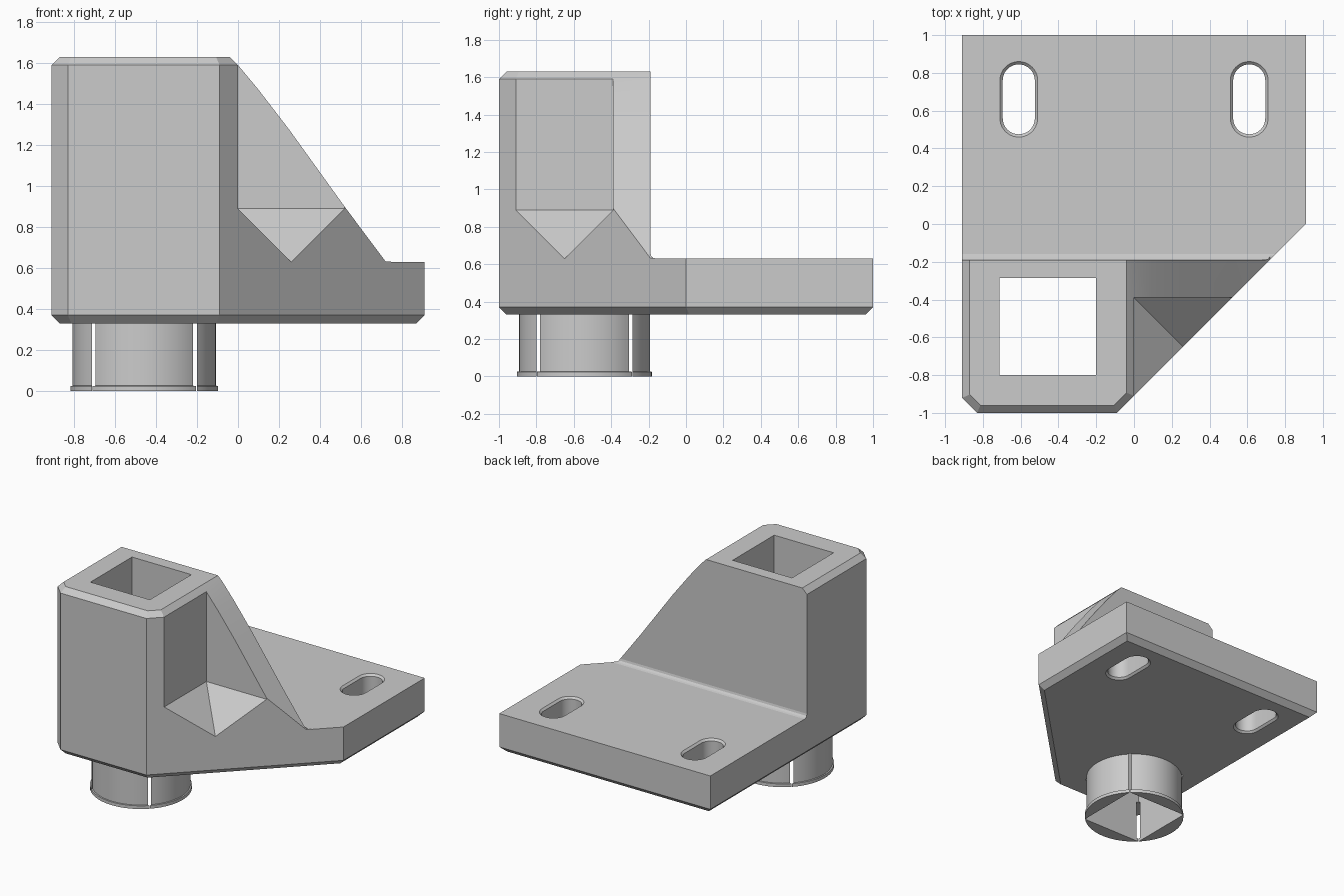
import bpy, bmesh
from math import sin, cos, pi, acos, radians
from mathutils import Vector

old = bpy.data.objects.get("Cube")
if old:
    bpy.data.objects.remove(old, do_unlink=True)

grey = bpy.data.materials.new("matte grey")
grey.use_nodes = True
grey.diffuse_color = (0.6, 0.6, 0.6, 1)
grey.node_tree.nodes["Principled BSDF"].inputs["Base Color"].default_value = (0.6, 0.6, 0.6, 1)


def finish(name, bm):
    bmesh.ops.recalc_face_normals(bm, faces=bm.faces)
    mesh = bpy.data.meshes.new(name)
    bm.to_mesh(mesh)
    bm.free()
    mesh.materials.append(grey)
    obj = bpy.data.objects.new(name, mesh)
    bpy.context.collection.objects.link(obj)
    return obj


def loft(name, rings):
    """Closed solid through matching rings of points."""
    bm = bmesh.new()
    loops = [[bm.verts.new(p) for p in ring] for ring in rings]
    n = len(loops[0])
    for a, b in zip(loops, loops[1:]):
        for i in range(n):
            j = (i + 1) % n
            bm.faces.new((a[i], a[j], b[j], b[i]))
    bm.faces.new(loops[0])
    bm.faces.new(loops[-1])
    return finish(name, bm)


def inset(points, d):
    """Offset a counter-clockwise outline inward by d."""
    result = []
    for i, p in enumerate(points):
        p = Vector(p)
        u = (p - Vector(points[i - 1])).normalized()
        v = (Vector(points[(i + 1) % len(points)]) - p).normalized()
        n1, n2 = Vector((-u.y, u.x)), Vector((-v.y, v.x))
        result.append(p + (n1 + n2) * d / (1 + n1.dot(n2)))
    return result


def level(points, z):
    return [(p[0], p[1], z) for p in points]


def select_only(obj):
    bpy.ops.object.select_all(action='DESELECT')
    obj.select_set(True)
    bpy.context.view_layer.objects.active = obj


def cut(target, tool):
    tool.hide_render = True
    mod = target.modifiers.new("cut", 'BOOLEAN')
    mod.operation = 'DIFFERENCE'
    mod.solver = 'EXACT'
    mod.object = tool
    select_only(target)
    bpy.ops.object.modifier_apply(modifier=mod.name)
    bpy.data.objects.remove(tool, do_unlink=True)


# Body blank: bracket outline at full height, chamfered at both ends
outline = [(-0.91, 1), (-0.91, -0.92), (-0.83, -1), (-0.09, -1), (0.91, 0), (0.91, 1)]
small = inset(outline, 0.04)
body = loft("bracket_body", [level(small, 0.33), level(outline, 0.37),
                             level(outline, 1.59), level(small, 1.63)])

# Clear the space above the base plate, leaving a small fillet
r = 0.03
side = [(-0.19, 2)]
side += [(-0.19 + r - r * cos(a), 0.63 + r - r * sin(a)) for a in (k * pi / 6 for k in range(4))]
side += [(1.2, 0.63), (1.2, 2)]
cut(body, loft("plate_clearance", [[(x, y, z) for y, z in side] for x in (-1.2, 1.2)]))

# Sloping top of the rib
slope = [(-0.08, 1.674), (-0.04, 1.63), (0, 1.59), (0.1, 1.47), (0.25, 1.275), (0.525, 0.893),
         (0.72, 0.632), (1.2, 0.632), (1.2, 2), (-0.08, 2)]
cut(body, loft("rib_slope", [[(x, y, z) for x, z in slope] for y in (-1.3, 0.4)]))

# Pocket between tower and rib, with two sloping floors meeting in a valley
bm = bmesh.new()
for x in (0, 1):
    for y in (0, 1):
        for z in (0.89 - x * y, 2):
            bm.verts.new((x, -0.39 - y, z))
bmesh.ops.convex_hull(bm, input=bm.verts)
cut(body, finish("corner_pocket", bm))

# Square socket through the tower
cx, cy, half = -0.457, -0.543, 0.256
square = [(cx + sx * half, cy + sy * half) for sx, sy in ((-1, -1), (1, -1), (1, 1), (-1, 1))]
cut(body, loft("square_socket", [level(square, 0.1), level(square, 2)]))


# Mounting slots with chamfered rims
def capsule(x, y, rad, z, steps=20):
    pts = []
    for start, off in ((0, 0.1), (pi, -0.1)):
        for k in range(steps + 1):
            a = start + pi * k / steps
            pts.append((x + rad * cos(a), y + off + rad * sin(a), z))
    return pts


for x in (-0.61, 0.61):
    cut(body, loft("slot", [capsule(x, 0.66, rad, z) for rad, z in
                            ((0.11, 0.32), (0.085, 0.345), (0.085, 0.615), (0.11, 0.64))]))

parts = [body]


# Four curved plug walls around the socket, each with a small lip
def wall_ring(turn, rad, z, steps=20):
    reach = acos(half / rad)
    angles = [turn - reach + 2 * reach * k / steps for k in range(steps + 1)]
    return [(cx + rad * cos(a), cy + rad * sin(a), z) for a in angles]


for i, label in enumerate(("left", "back", "right", "front")):
    parts.append(loft("plug_wall_" + label, [wall_ring(i * pi / 2, rad, z) for rad, z in
                      ((0.36, 0), (0.36, 0.025), (0.35, 0.026), (0.35, 0.335))]))

for part in parts:
    select_only(part)
    bpy.ops.object.shade_smooth_by_angle(angle=radians(12))
